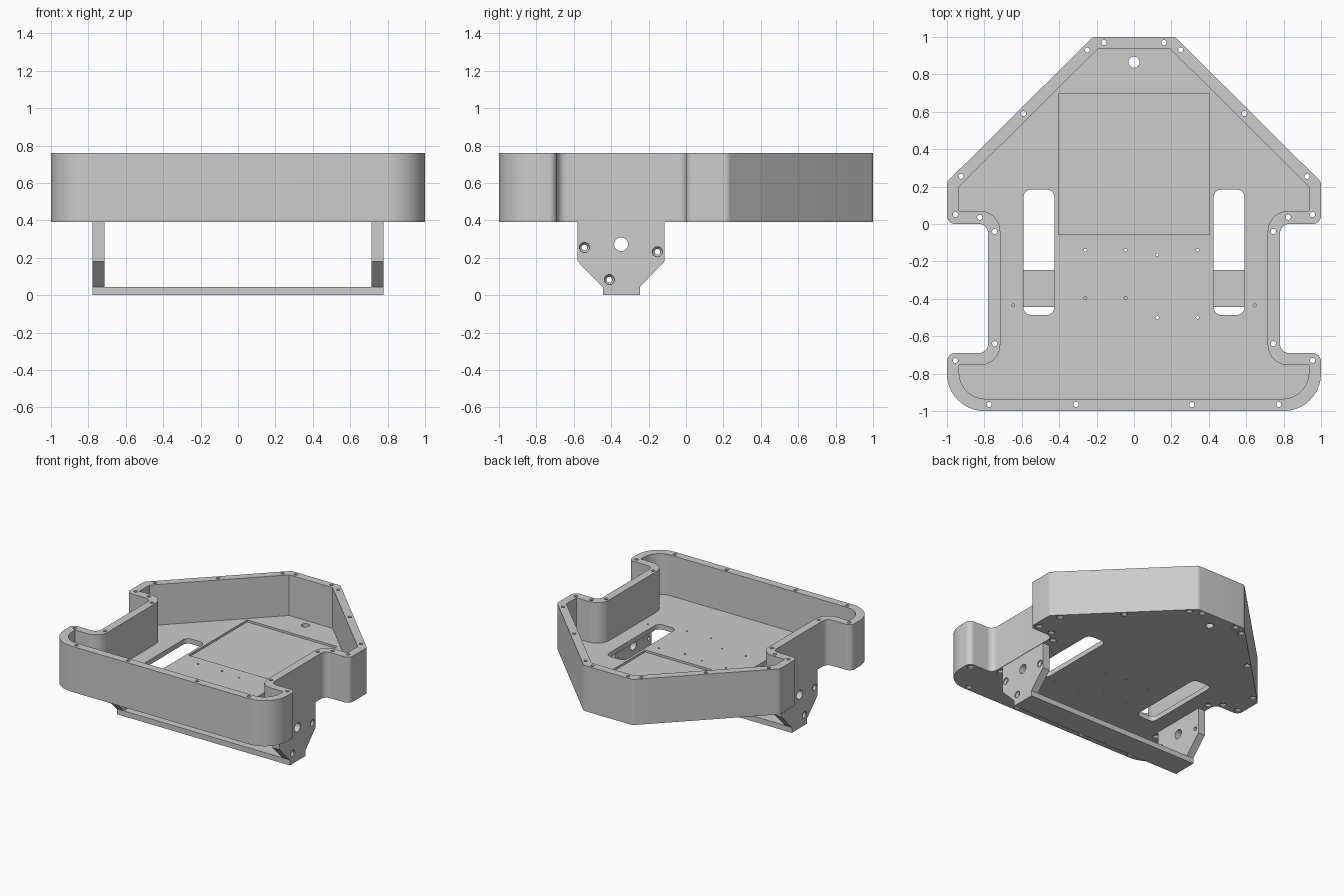
import bpy, bmesh, math
from mathutils import Vector

if "Cube" in bpy.data.objects:
    bpy.data.objects.remove(bpy.data.objects["Cube"])

BASE, TOP, FLOOR = 0.39, 0.76, 0.43

grey = bpy.data.materials.new("light grey")
grey.use_nodes = True
colour = (0.604, 0.604, 0.604, 1)
grey.diffuse_color = colour
grey.node_tree.nodes["Principled BSDF"].inputs["Base Color"].default_value = colour


def rounded(corners):
    """Turn (x, y, radius) corners into a filleted closed outline."""
    pts = []
    for i, (x, y, r) in enumerate(corners):
        if r == 0:
            pts.append((x, y))
            continue
        p = Vector((x, y))
        a = (Vector(corners[i - 1][:2]) - p).normalized()
        b = (Vector(corners[(i + 1) % len(corners)][:2]) - p).normalized()
        turn = math.pi - a.angle(b)
        centre = p + (a + b).normalized() * r / math.cos(turn / 2)
        t = r * math.tan(turn / 2)
        start, end = p + a * t - centre, p + b * t - centre
        first = math.atan2(start.y, start.x)
        sweep = math.copysign(turn, start.x * end.y - start.y * end.x)
        n = max(3, round(turn / math.pi * 20))
        for k in range(n + 1):
            angle = first + sweep * k / n
            pts.append((centre.x + r * math.cos(angle), centre.y + r * math.sin(angle)))
    return pts


def mirrored(half):
    return rounded(half + [(-x, y, r) for x, y, r in reversed(half)])


def along_z(u, v, h):
    return (u, v, h)


def along_x(u, v, h):
    return (h, u, v)


def loft(bm, sections, place):
    """Skin (outline, height) sections and cap both ends."""
    rings = [[bm.verts.new(place(u, v, h)) for u, v in pts] for pts, h in sections]
    n = len(rings[0])
    for lo, hi in zip(rings, rings[1:]):
        for i in range(n):
            j = (i + 1) % n
            bm.faces.new((lo[i], lo[j], hi[j], hi[i]))
    bm.faces.new(rings[0][::-1])
    bm.faces.new(rings[-1])


def prism(bm, pts, low, high, place=along_z):
    loft(bm, [(pts, low), (pts, high)], place)


def hole(bm, u, v, profile, place=along_z, n=24):
    """Round cutter through (u, v) with (height, radius) steps."""
    loft(bm, [([(u + r * math.cos(k * math.tau / n), v + r * math.sin(k * math.tau / n))
                for k in range(n)], h) for h, r in profile], place)


def box_outline(x0, x1, y0, y1, r=0):
    return rounded([(x0, y0, r), (x1, y0, r), (x1, y1, r), (x0, y1, r)])


def make(name, bm):
    bmesh.ops.recalc_face_normals(bm, faces=bm.faces)
    mesh = bpy.data.meshes.new(name)
    bm.to_mesh(mesh)
    bm.free()
    mesh.materials.append(grey)
    obj = bpy.data.objects.new(name, mesh)
    bpy.context.scene.collection.objects.link(obj)
    return obj


def activate(obj):
    bpy.ops.object.select_all(action='DESELECT')
    obj.select_set(True)
    bpy.context.view_layer.objects.active = obj


def cut(obj, bm):
    cutter = make("cutter", bm)
    cutter.hide_render = True
    activate(obj)
    mod = obj.modifiers.new("cut", 'BOOLEAN')
    mod.operation, mod.solver, mod.object = 'DIFFERENCE', 'EXACT', cutter
    bpy.ops.object.modifier_apply(modifier=mod.name)
    bpy.data.objects.remove(cutter)


def smooth(obj):
    activate(obj)
    bpy.ops.object.shade_smooth_by_angle(angle=math.radians(25))


# Tray body: outer outline with side notches
outer = mirrored([(0.22, 1, 0.04), (1, 0.225, 0.04), (1, 0, 0.045), (0.78, 0, 0.05),
                  (0.78, -0.69, 0.05), (1, -0.69, 0.045), (1, -1, 0.2)])
inner = mirrored([(0.195, 0.935, 0), (0.935, 0.2, 0), (0.935, 0.07, 0), (0.715, 0.07, 0.11),
                  (0.715, -0.755, 0.11), (0.935, -0.755, 0), (0.935, -0.935, 0.14)])
bm = bmesh.new()
prism(bm, outer, BASE, TOP)
tray = make("chassis_tray", bm)

# Hollow interior
bm = bmesh.new()
prism(bm, inner, FLOOR, TOP + 0.1)
cut(tray, bm)

# Floor recess, wheel slots and all vertical holes
bm = bmesh.new()
prism(bm, box_outline(-0.405, 0.405, -0.055, 0.695), FLOOR - 0.017, FLOOR + 0.1)
rim_holes = [(0.16, 0.97), (0.25, 0.93), (0.59, 0.59), (0.925, 0.255), (0.955, 0.05),
             (0.825, 0.036), (0.745, -0.04), (0.745, -0.64), (0.955, -0.73),
             (0.775, -0.965), (0.31, -0.965)]
for s in (-1, 1):
    x0, x1 = sorted((s * 0.425, s * 0.592))
    prism(bm, box_outline(x0, x1, -0.487, 0.185, 0.045), BASE - 0.1, FLOOR + 0.1)
    for x, y in rim_holes:
        hole(bm, s * x, y, [(BASE - 0.01, 0.026), (BASE + 0.006, 0.026),
                            (BASE + 0.018, 0.014), (TOP + 0.1, 0.014)], n=16)
floor_holes = [(-0.26, -0.14), (-0.045, -0.14), (-0.26, -0.395), (-0.045, -0.395),
               (0.125, -0.165), (0.34, -0.14), (0.125, -0.5), (0.34, -0.5),
               (-0.645, -0.435), (0.645, -0.435)]
for x, y in floor_holes:
    hole(bm, x, y, [(BASE - 0.1, 0.008), (FLOOR + 0.1, 0.008)], n=10)
hole(bm, 0, 0.865, [(BASE - 0.1, 0.03), (FLOOR + 0.1, 0.03)])
cut(tray, bm)
smooth(tray)

# Side brackets carrying the axle, with countersunk screw holes
IN, OUT = 0.715, 0.777
bracket = [(-0.58, BASE), (-0.58, 0.18), (-0.445, 0.044), (-0.445, 0),
           (-0.247, 0), (-0.247, 0.044), (-0.115, 0.18), (-0.115, BASE)]
for s, name in ((1, "left_axle_bracket"), (-1, "right_axle_bracket")):
    bm = bmesh.new()
    prism(bm, bracket, s * IN, s * OUT, along_x)
    plate = make(name, bm)
    bm = bmesh.new()
    hole(bm, -0.347, 0.272, [(s * 0.6, 0.037), (s * 0.9, 0.037)], along_x)
    for y, z in ((-0.543, 0.255), (-0.153, 0.232), (-0.41, 0.083)):
        hole(bm, y, z, [(s * 0.6, 0.015), (s * (OUT - 0.022), 0.015), (s * (OUT - 0.008), 0.027),
                        (s * 0.9, 0.027)], along_x)
    cut(plate, bm)
    smooth(plate)

# Cross strip joining the brackets
bm = bmesh.new()
prism(bm, box_outline(-IN, IN, -0.445, -0.247), 0, 0.044)
make("cross_strip", bm)
